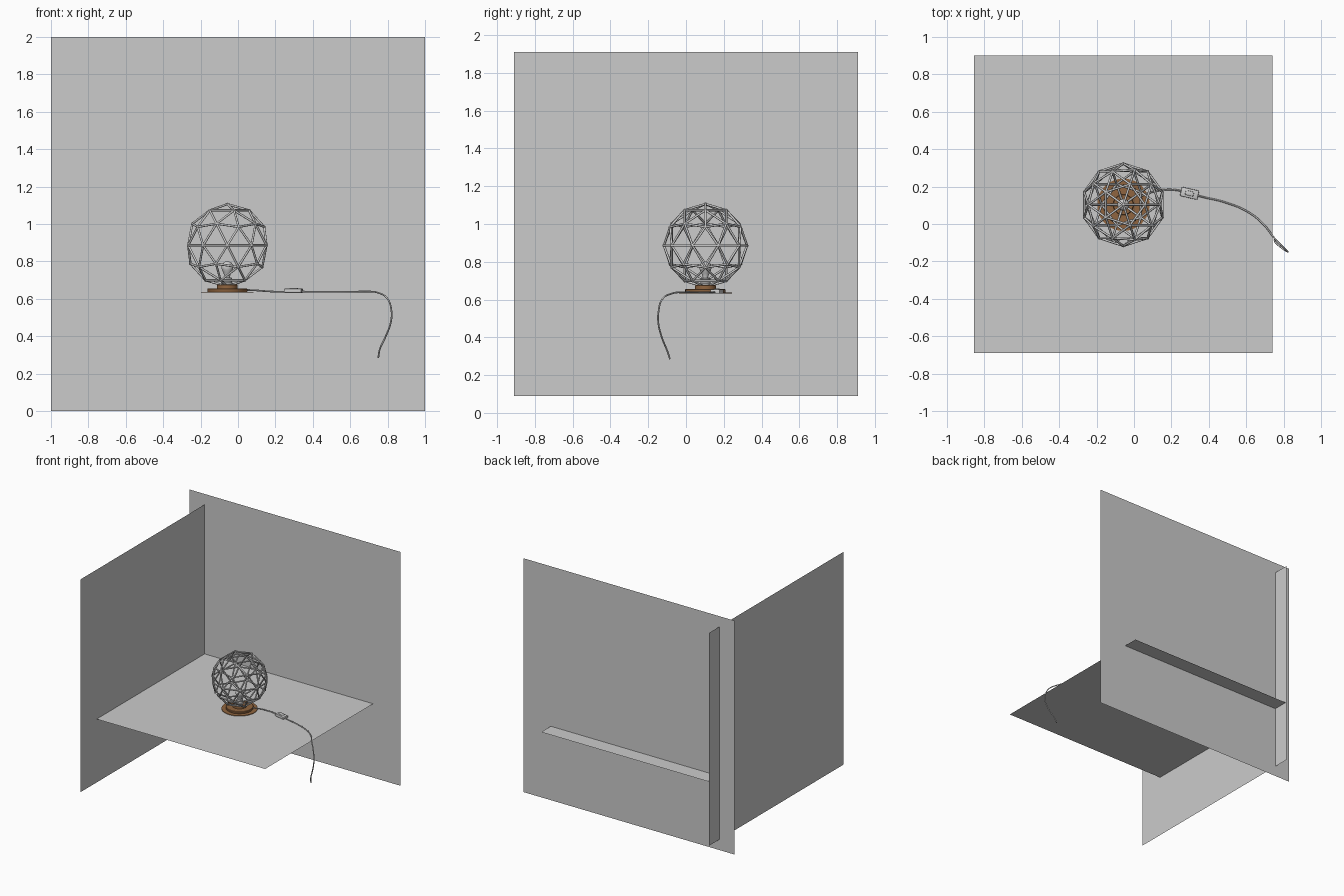
import bpy, bmesh, math
from mathutils import Vector, Matrix

if "Cube" in bpy.data.objects:
    bpy.data.objects.remove(bpy.data.objects["Cube"])

CX, CY, TABLE_Z = -0.057, 0.103, 0.632   # lamp axis and table height


def material(name, rgb):
    m = bpy.data.materials.new(name)
    m.diffuse_color = (*rgb, 1)
    m.use_nodes = True
    m.node_tree.nodes["Principled BSDF"].inputs["Base Color"].default_value = m.diffuse_color
    return m


wood = material("wood", (0.28, 0.13, 0.05))


def add_object(name, bm, loc=(0, 0, 0), mat=None, smooth=None):
    me = bpy.data.meshes.new(name)
    bm.normal_update()
    bm.to_mesh(me)
    bm.free()
    ob = bpy.data.objects.new(name, me)
    ob.location = loc
    bpy.context.collection.objects.link(ob)
    if mat:
        me.materials.append(mat)
    if smooth:
        bpy.ops.object.select_all(action='DESELECT')
        ob.select_set(True)
        bpy.context.view_layer.objects.active = ob
        bpy.ops.object.shade_smooth_by_angle(angle=math.radians(smooth))
    return ob


def quad(name, origin, u, v):
    bm = bmesh.new()
    o, u, v = Vector(origin), Vector(u), Vector(v)
    bm.faces.new([bm.verts.new(p) for p in (o, o + u, o + u + v, o + v)])
    return add_object(name, bm)


def lathe(name, profile, loc, mat=None, steps=48):
    bm = bmesh.new()
    vs = [bm.verts.new((r, 0, z)) for r, z in profile]
    es = [bm.edges.new(p) for p in zip(vs, vs[1:])]
    bmesh.ops.spin(bm, geom=vs + es, axis=(0, 0, 1), cent=(0, 0, 0),
                   angle=math.tau, steps=steps, use_duplicate=False)
    bmesh.ops.remove_doubles(bm, verts=bm.verts, dist=1e-5)
    bmesh.ops.recalc_face_normals(bm, faces=bm.faces)
    return add_object(name, bm, loc, mat, 35)


# Room planes and table top (the planes cross each other)
quad("back_wall", (-1, 0.77, 0), (2, 0, 0), (0, 0, 2))
quad("side_wall", (-0.855, -0.91, 0.09), (0, 1.82, 0), (0, 0, 1.82))
quad("table_top", (-0.855, -0.69, TABLE_Z), (1.595, 0, 0), (0, 1.59, 0))

# Stepped wooden base: thin foot plate, main disc, upper disc
base = (CX, CY, TABLE_Z)
lathe("base_foot", [(0, 0.0005), (0.14, 0.0005), (0.14, 0.005), (0, 0.005)], base, wood)
lathe("base_disc", [(0, 0.004), (0.105, 0.004), (0.107, 0.007), (0.107, 0.02),
                    (0.104, 0.023), (0, 0.023)], base, wood)
lathe("base_riser", [(0, 0.022), (0.055, 0.022), (0.055, 0.042),
                     (0.052, 0.045), (0, 0.045)], base, wood)

# Lamp socket and bulb
lathe("socket", [(0, 0.044), (0.031, 0.044), (0.031, 0.052), (0.026, 0.055), (0.026, 0.078),
                 (0.022, 0.082), (0, 0.082)], base, None, 32)
lathe("bulb", [(0.014, 0.08), (0.015, 0.092), (0.022, 0.108), (0.029, 0.122), (0.032, 0.136),
               (0.029, 0.151), (0.021, 0.162), (0.011, 0.167), (0, 0.169)], base, None, 32)

# Geodesic cage: one strut per edge of an icosphere, with a hub on each corner
ico = bmesh.new()
bmesh.ops.create_icosphere(ico, subdivisions=2, radius=0.22)
struts, hubs = bmesh.new(), bmesh.new()
for e in ico.edges:
    a, b = (v.co for v in e.verts)
    rot = (b - a).to_track_quat('Z', 'Y').to_matrix().to_4x4()
    bmesh.ops.create_cone(struts, cap_ends=True, segments=8, radius1=0.006, radius2=0.006,
                          depth=(b - a).length, matrix=Matrix.Translation((a + b) / 2) @ rot)
for v in ico.verts:
    bmesh.ops.create_icosphere(hubs, subdivisions=2, radius=0.008,
                               matrix=Matrix.Translation(v.co))
ico.free()
cage_centre = (CX, CY, 0.886)
add_object("cage_struts", struts, cage_centre, None, 50)
add_object("cage_hubs", hubs, cage_centre, None, 60)


# Power cord: along the table, then hanging over the edge
def cord(name, pts):
    cu = bpy.data.curves.new(name, 'CURVE')
    cu.dimensions = '3D'
    cu.bevel_depth = 0.0045
    cu.bevel_resolution = 2
    cu.use_fill_caps = True
    sp = cu.splines.new('BEZIER')
    sp.resolution_u = 8
    sp.bezier_points.add(len(pts) - 1)
    for bp, p in zip(sp.bezier_points, pts):
        bp.co = p
        bp.handle_left_type = bp.handle_right_type = 'AUTO'
    ob = bpy.data.objects.new(name, cu)
    bpy.context.collection.objects.link(ob)


cord("cord_to_switch", [(0.03, 0.145, 0.647), (0.083, 0.167, 0.646), (0.163, 0.183, 0.640),
                        (0.23, 0.181, 0.638), (0.29, 0.166, 0.642)])
cord("cord_hanging", [(0.30, 0.163, 0.642), (0.37, 0.144, 0.638), (0.483, 0.117, 0.637),
                      (0.617, 0.06, 0.638), (0.70, -0.01, 0.639), (0.75, -0.075, 0.632),
                      (0.80, -0.127, 0.60), (0.82, -0.145, 0.54), (0.818, -0.147, 0.48),
                      (0.79, -0.128, 0.40), (0.758, -0.10, 0.33), (0.75, -0.085, 0.285)])

# Inline switch: rounded box with a rocker on top
for name, size, z in (("switch_body", (0.095, 0.05, 0.022), 0.643),
                      ("switch_rocker", (0.045, 0.025, 0.012), 0.652)):
    bm = bmesh.new()
    bmesh.ops.create_cube(bm, size=1, matrix=Matrix.Diagonal((*size, 1)))
    bmesh.ops.bevel(bm, geom=bm.edges[:], offset=0.004, segments=2, profile=0.5, affect='EDGES')
    ob = add_object(name, bm, (0.297, 0.164, z), None, 40)
    ob.rotation_euler.z = math.radians(-13)
